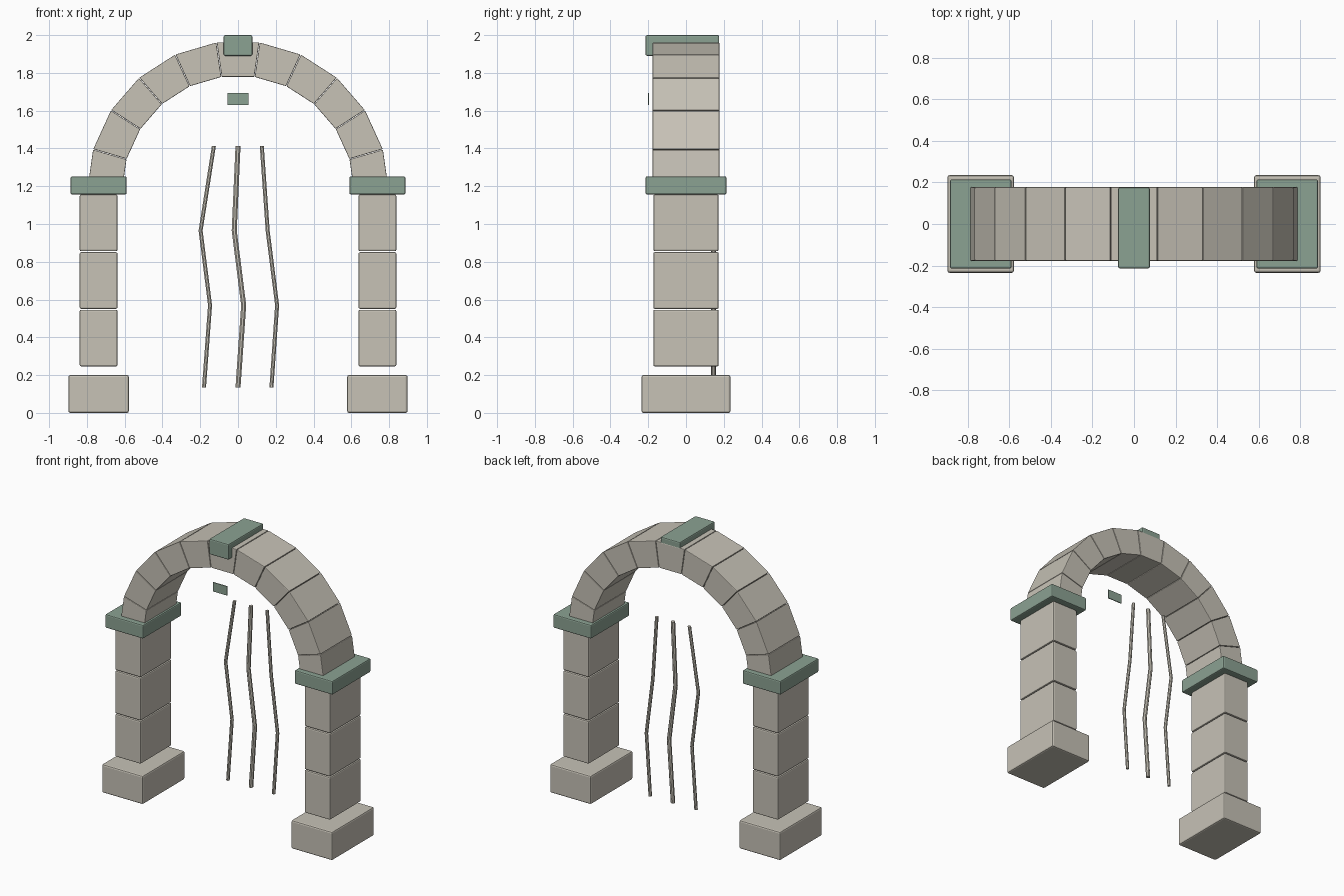
import bpy, bmesh, math

if "Cube" in bpy.data.objects:
    bpy.data.objects.remove(bpy.data.objects["Cube"])


def material(name, rgb):
    m = bpy.data.materials.new(name)
    m.diffuse_color = (*rgb, 1)
    m.use_nodes = True
    m.node_tree.nodes["Principled BSDF"].inputs["Base Color"].default_value = m.diffuse_color
    return m


STONE = material("warm_stone", (0.57, 0.54, 0.47))
GREEN = material("green_stone", (0.26, 0.36, 0.29))


def finish(name, bm, mat, bevel):
    """Turn a bmesh into an object with softly chamfered edges."""
    bmesh.ops.recalc_face_normals(bm, faces=bm.faces)
    me = bpy.data.meshes.new(name)
    bm.to_mesh(me)
    bm.free()
    me.materials.append(mat)
    ob = bpy.data.objects.new(name, me)
    bpy.context.collection.objects.link(ob)
    if bevel:
        mod = ob.modifiers.new("edge_bevel", 'BEVEL')
        mod.width = bevel
        mod.segments = 2
    return ob


def box(name, x, y, z, mat, bevel=0.008):
    """Box given as (min, max) ranges on each axis."""
    bm = bmesh.new()
    bmesh.ops.create_cube(bm, size=1)
    for v in bm.verts:
        for i, (lo, hi) in enumerate((x, y, z)):
            v.co[i] = lo if v.co[i] < 0 else hi
    return finish(name, bm, mat, bevel)


def around(c, half):
    return (c - half, c + half)


# Pillars: plinth, three stacked blocks and a green impost on each side
for side, s in (("left", -1), ("right", 1)):
    cx = s * 0.738
    box(f"{side}_plinth", around(cx, 0.16), around(0, 0.235), (0, 0.2), STONE, 0.01)
    for i in range(3):
        z0 = 0.246 + i * 0.305
        box(f"{side}_pillar_block_{i + 1}", around(cx, 0.1), around(0, 0.173),
            (z0, z0 + 0.3), STONE)
    box(f"{side}_impost", around(cx, 0.148), around(0, 0.214), (1.156, 1.252), GREEN)

# Arch: eleven wedge stones around a half circle
COUNT, R_OUT, R_IN, CZ, DEPTH = 11, 0.799, 0.615, 1.17, 0.177
step = math.pi / COUNT
for i in range(COUNT):
    a0, a1 = i * step + 0.002, (i + 1) * step - 0.002
    profile = [(r * math.cos(a), CZ + r * math.sin(a))
               for r, a in ((R_IN, a0), (R_OUT, a0), (R_OUT, a1), (R_IN, a1))]
    bm = bmesh.new()
    face = bm.faces.new([bm.verts.new((x, -DEPTH, z)) for x, z in profile])
    ext = bmesh.ops.extrude_face_region(bm, geom=[face])
    for v in ext["geom"]:
        if isinstance(v, bmesh.types.BMVert):
            v.co.y = DEPTH
    finish(f"arch_stone_{i + 1}", bm, STONE, 0.004)

# Green keystone cap and the small plaque below it
box("keystone_cap", around(0, 0.076), (-0.214, 0.176), (1.89, 2.0), GREEN)
box("plaque", around(0, 0.056), (-0.201, -0.195), (1.63, 1.694), GREEN, 0)

# Three bent rods hanging in the opening
HEIGHTS = (0.135, 0.57, 0.965, 1.412)
RODS = {
    "left_rod": (0.0115, (-0.18, -0.148, -0.198, -0.128)),
    "middle_rod": (0.0145, (0.0, 0.03, -0.02, 0.0)),
    "right_rod": (0.0115, (0.177, 0.207, 0.157, 0.126)),
}
for name, (radius, xs) in RODS.items():
    bm = bmesh.new()
    rings = []
    for x, z in zip(xs, HEIGHTS):
        rings.append([bm.verts.new((x + radius * math.cos(k * math.pi / 4 + math.pi / 8),
                                    0.145 + radius * math.sin(k * math.pi / 4 + math.pi / 8), z))
                      for k in range(8)])
    for lo, hi in zip(rings, rings[1:]):
        for k in range(8):
            n = (k + 1) % 8
            bm.faces.new((lo[k], lo[n], hi[n], hi[k]))
    bm.faces.new(rings[0][::-1])
    bm.faces.new(rings[-1])
    finish(name, bm, STONE, 0)
